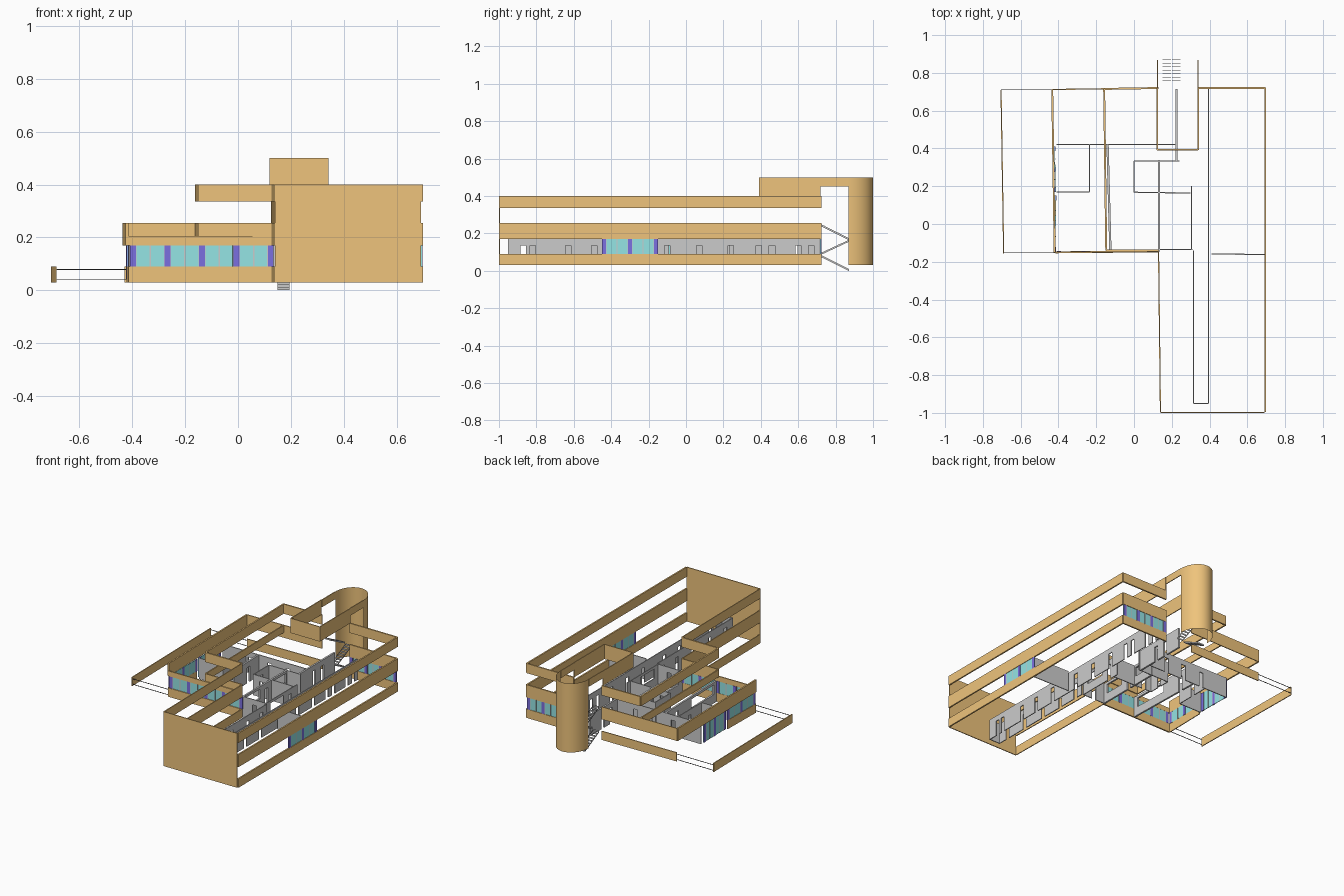
import bpy, bmesh, math
from mathutils import Vector

if "Cube" in bpy.data.objects:
    bpy.data.objects.remove(bpy.data.objects["Cube"])


def material(name, rgb):
    m = bpy.data.materials.new(name)
    m.diffuse_color = (*rgb, 1)
    m.use_nodes = True
    m.node_tree.nodes["Principled BSDF"].inputs["Base Color"].default_value = m.diffuse_color
    return m


ORANGE = material("ochre_cladding", (0.86, 0.55, 0.2))
GLASS = material("turquoise_glass", (0.3, 0.78, 0.78))
PURPLE = material("purple_panel", (0.2, 0.16, 0.75))
DARK = material("dark_metal", (0.08, 0.08, 0.08))


def slab(bm, a, b, z0, z1, t):
    """Upright slab between plan points a and b."""
    a, b = Vector(a), Vector(b)
    d = (b - a).normalized()
    n = Vector((-d.y, d.x)) * t / 2
    ring = [a - n, b - n, b + n, a + n]
    lo = [bm.verts.new((p.x, p.y, z0)) for p in ring]
    hi = [bm.verts.new((p.x, p.y, z1)) for p in ring]
    bm.faces.new(lo[::-1])
    bm.faces.new(hi)
    for i in range(4):
        j = (i + 1) % 4
        bm.faces.new((lo[i], lo[j], hi[j], hi[i]))


def finish(bm, name, mat=None):
    bmesh.ops.recalc_face_normals(bm, faces=bm.faces)
    me = bpy.data.meshes.new(name)
    bm.to_mesh(me)
    bm.free()
    ob = bpy.data.objects.new(name, me)
    bpy.context.collection.objects.link(ob)
    if mat:
        me.materials.append(mat)
    return ob


def band(name, pts, z0, z1, t=0.01, mat=ORANGE):
    bm = bmesh.new()
    for a, b in zip(pts, pts[1:]):
        slab(bm, a, b, z0, z1, t)
    return finish(bm, name, mat)


FLOOR, HEAD, DOOR = 0.03, 0.172, 0.135


def wall(name, a, b, doors=(), sills=(), t=0.006):
    """Partition; doors are centres, sills are (start, end) hatches, along the wall axis."""
    bm = bmesh.new()
    a, b = Vector(a), Vector(b)
    axis = 0 if abs(b.x - a.x) > abs(b.y - a.y) else 1
    point = lambda v: a.lerp(b, (v - a[axis]) / (b[axis] - a[axis]))
    holes = sorted([(c - 0.015, c + 0.015, 0) for c in doors] + [(s, e, 1) for s, e in sills])
    pos = a[axis]
    for s, e, hatch in holes:
        slab(bm, point(pos), point(s), FLOOR, HEAD, t)
        slab(bm, point(s), point(e), 0.155 if hatch else DOOR, HEAD, t)
        if hatch:
            slab(bm, point(s), point(e), FLOOR, 0.09, t)
        pos = e
    slab(bm, point(pos), b, FLOOR, HEAD, t)
    return finish(bm, name)


def glazing(name, a, b, bays, z0=0.09, z1=0.17):
    """Glass strip with coloured panels between bays and thin grey mullions."""
    a, b = Vector(a), Vector(b)
    w = 0.022 / (b - a).length
    pitch = (1 - w) / bays
    g, p, m = bmesh.new(), bmesh.new(), bmesh.new()
    slab(g, a, b, z0, z1, 0.003)
    for i in range(bays + 1):
        s = i * pitch
        slab(p, a.lerp(b, s), a.lerp(b, s + w), z0, z1, 0.008)
        if i < bays:
            for k in (0.0, 0.5, 1.0):
                c = s + w + k * (pitch - w)
                slab(m, a.lerp(b, c - w * 0.12), a.lerp(b, c + w * 0.12), z0, z1, 0.006)
    finish(g, name + "_glass", GLASS)
    finish(p, name + "_panels", PURPLE)
    finish(m, name + "_mullions")


# Main wing bands and the inner west facade, one per storey
east = [(0.695, -0.995), (0.695, 0.72), (0.34, 0.72)]
for i, (z0, z1) in enumerate([(0.03, 0.09), (0.17, 0.255), (0.335, 0.40)]):
    band(f"east_band_{i}", east, z0, z1)
    band(f"court_band_{i}", [(0.14, -0.995), (0.13, -0.14)], z0, z1, 0.006)
band("end_wall", [(0.14, -0.997), (0.692, -0.997)], 0.03, 0.40, 0.006)

# Stepped side wing bands
band("side_low_band", [(0.13, -0.145), (-0.415, -0.15)], 0.03, 0.09)
band("side_low_west_sill", [(-0.42, -0.15), (-0.415, 0.15)], 0.03, 0.09, 0.006)
band("side_low_back_band", [(0.13, 0.72), (-0.43, 0.712)], 0.03, 0.09, 0.006)
band("side_mid_front", [(0.13, -0.145), (-0.42, -0.15)], 0.17, 0.205, 0.008)
band("side_mid_west", [(-0.42, -0.15), (-0.433, 0.712)], 0.17, 0.255)
band("side_mid_back", [(-0.433, 0.712), (0.13, 0.72)], 0.17, 0.255, 0.006)
band("step_mid_band", [(0.13, -0.14), (-0.147, -0.14), (-0.158, 0.715)], 0.205, 0.255, 0.008)
band("step_top_band", [(0.13, -0.14), (-0.147, -0.14), (-0.158, 0.715), (0.13, 0.72)], 0.335, 0.40)

# Terrace parapet and rails
band("terrace_parapet", [(-0.69, -0.155), (-0.704, 0.71)], 0.03, 0.09, 0.006)
for i, (y, x0) in enumerate([(-0.152, -0.69), (0.711, -0.704)]):
    for z in (0.04, 0.077):
        band(f"terrace_rail_{i}", [(x0, y), (-0.42, y)], z, z + 0.003, 0.003, DARK)

# Rooftop penthouse, lintels and rounded stair tower
band("penthouse", [(0.123, 0.72), (0.123, 0.393), (0.34, 0.393), (0.34, 0.72)], 0.40, 0.50, 0.006)
for x in (0.125, 0.338):
    band("tower_lintel", [(x, 0.72), (x, 0.868)], 0.45, 0.50, 0.006)
arc = [(0.2315 + 0.1065 * math.cos(math.pi * i / 32), 0.868 + 0.132 * math.sin(math.pi * i / 32))
       for i in range(33)]
bm = bmesh.new()
rows = [[bm.verts.new((x, y, z)) for x, y in arc] for z in (0.03, 0.50)]
for i in range(32):
    bm.faces.new((rows[0][i], rows[0][i + 1], rows[1][i + 1], rows[1][i]))
tower = finish(bm, "round_tower", ORANGE)
for f in tower.data.polygons:
    f.use_smooth = True

# Zigzag stair: risers on each flight plus sloping stringers
for k, (y0, y1, z0, z1) in enumerate([(0.87, 0.72, 0.0, 0.085), (0.72, 0.87, 0.085, 0.165),
                                      (0.87, 0.72, 0.165, 0.25)]):
    xa, xb = ((0.15, 0.195), (0.2, 0.245))[k % 2]
    bm = bmesh.new()
    for i in range(9):
        y = y0 + (y1 - y0) * i / 8
        z = z0 + (z1 - z0) * i / 9
        slab(bm, (xa, y), (xb, y), z, z + 0.0105, 0.002)
    for x in (xa, xb):
        bm.faces.new([bm.verts.new(v) for v in ((x, y0, z0), (x, y1, z1 - 0.01),
                                                (x, y1, z1), (x, y0, z0 + 0.01))])
    finish(bm, f"stair_flight_{k}")

# Coloured window strips
glazing("front_window", (-0.408, -0.148), (0.135, -0.143), 4)
glazing("east_window", (0.695, -0.45), (0.695, -0.15), 2)
glazing("back_window", (0.34, 0.72), (0.69, 0.72), 3)
glazing("west_window", (-0.418, -0.145), (-0.414, 0.15), 2)
glazing("terrace_doors", (-0.416, 0.17), (-0.42, 0.41), 2, 0.04)

# Corridor partitions in the main wing
wall("corridor_east_wall", (0.395, -0.95), (0.395, 0.715),
     (-0.87, -0.82, -0.63, -0.49, -0.33, -0.1, 0.07, 0.24, 0.39, 0.46, 0.6, 0.67))
wall("corridor_west_wall", (0.315, -0.95), (0.315, -0.14), (-0.87, -0.7, -0.52, -0.35, -0.2))
wall("corridor_end_wall", (0.315, -0.95), (0.395, -0.95))
wall("classroom_cross_wall", (0.41, -0.158), (0.69, -0.162))

# Side wing rooms
wall("hall_counter_wall", (0.305, -0.135), (0.305, 0.2), (0.12,), ((-0.09, 0.05),))
wall("hall_return_wall", (0.13, -0.135), (0.31, -0.135), (0.22,))
wall("hall_west_wall", (0.132, -0.14), (0.132, 0.34), (0.11,), ((-0.1, 0.04), (0.18, 0.32)), 0.012)
wall("room_divider", (-0.125, -0.14), (-0.14, 0.42), (0.3,), ((-0.11, 0.14),), 0.012)
wall("office_front_wall", (0.0, 0.168), (0.3, 0.164), (0.06,))
wall("office_back_wall", (0.0, 0.333), (0.24, 0.333))
wall("office_west_wall", (0.0, 0.168), (0.0, 0.333), (0.25,))
wall("long_cross_wall", (-0.41, 0.42), (0.225, 0.42), (-0.2, -0.055, 0.085))
wall("small_room_wall", (-0.235, 0.17), (-0.235, 0.42), (0.3,))
wall("small_room_front", (-0.41, 0.17), (-0.235, 0.17))
wall("stair_lobby_wall", (0.225, 0.333), (0.225, 0.715), (0.49, 0.58), (), 0.012)
